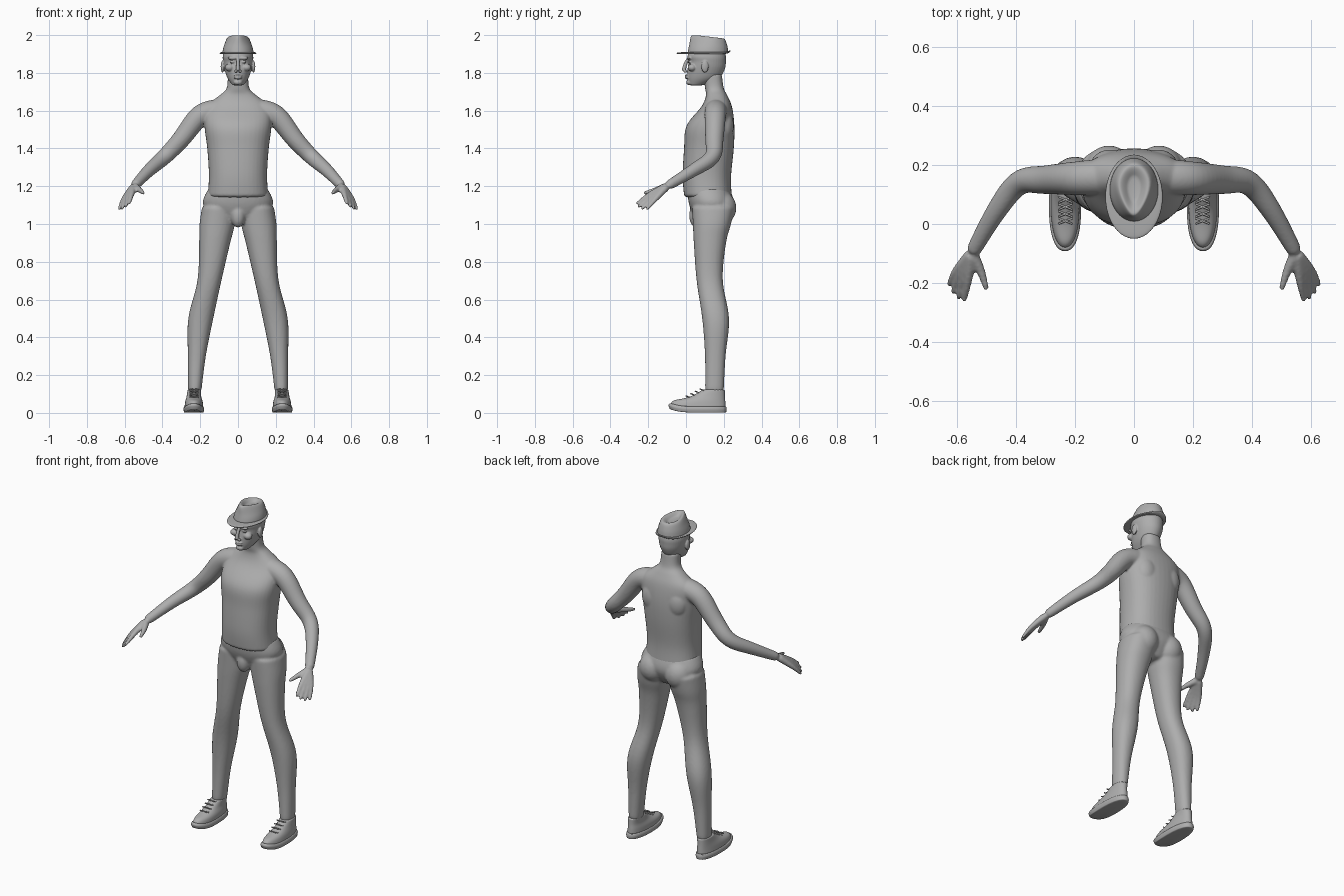
import bpy, bmesh
from math import cos, sin, pi, copysign
from mathutils import Vector, Matrix

default = bpy.data.objects.get("Cube")
if default:
    bpy.data.objects.remove(default, do_unlink=True)

clay = bpy.data.materials.new("plain grey")
clay.use_nodes = True
clay.diffuse_color = (0.42, 0.42, 0.42, 1)
clay.node_tree.nodes["Principled BSDF"].inputs["Base Color"].default_value = clay.diffuse_color


def flow(rows, steps=4):
    """Smooth in-between rows that pass through the given rows."""
    rows = [Vector(row) for row in rows]
    result = []
    for i in range(len(rows) - 1):
        start, end = rows[i], rows[i + 1]
        leave = (end - rows[max(i - 1, 0)]) / 2
        arrive = (rows[min(i + 2, len(rows) - 1)] - start) / 2
        for step in range(steps):
            t = step / steps
            ease = t * t * (3 - 2 * t)
            result.append(start.lerp(end, ease) + leave * (t * (1 - t) ** 2) - arrive * (t * t * (1 - t)))
    return result + [rows[-1]]


def skin(bm, rings):
    """Join rings of points into a closed skin."""
    loops = [[bm.verts.new(point) for point in ring] for ring in rings]
    for low, high in zip(loops, loops[1:]):
        for i in range(len(low)):
            bm.faces.new((low[i - 1], low[i], high[i], high[i - 1]))
    bm.faces.new(loops[0][::-1])
    bm.faces.new(loops[-1])


def around(sides):
    return [(cos(2 * pi * k / sides), sin(2 * pi * k / sides)) for k in range(sides)]


def stack(bm, rows, power=0.9, bend=None):
    """Level rounded outlines; each row is height, inner x, outer x, front, back."""
    rings = []
    for height, inner, outer, front, back in flow(rows):
        ring = []
        for c, s in around(20):
            across = copysign(abs(c) ** power, c) * (outer - inner)
            along = copysign(abs(s) ** power, s) * (back - front)
            point = Vector((inner + outer + across, front + back + along, 2 * height)) / 2
            ring.append(bend(point) if bend else point)
        rings.append(ring)
    skin(bm, rings)


def centred(rows):
    return [(height, -width, width, front, back) for height, width, front, back in rows]


def tube(bm, path, thick, thin, sides=12):
    """Round limb along a smooth path, tapering evenly by length."""
    points = flow(path)
    lengths = [0]
    for start, end in zip(points, points[1:]):
        lengths.append(lengths[-1] + (end - start).length)
    rings = []
    for i, point in enumerate(points):
        before, after = points[max(i - 1, 0)], points[min(i + 1, len(points) - 1)]
        along = (after - before).normalized()
        side = along.cross(Vector((0.3, 0.5, 1))).normalized()
        up = side.cross(along)
        radius = thick + (thin - thick) * lengths[i] / lengths[-1]
        rings.append([point + radius * (c * side + s * up) for c, s in around(sides)])
    skin(bm, rings)


def blob(bm, place, size):
    matrix = Matrix.Translation(place) @ Matrix.Diagonal((*size, 1))
    bmesh.ops.create_uvsphere(bm, u_segments=16, v_segments=10, radius=1, matrix=matrix)


def mirror(bm):
    """Copy everything built so far to the other side."""
    copy = bmesh.ops.duplicate(bm, geom=bm.verts[:] + bm.edges[:] + bm.faces[:])["geom"]
    for item in copy:
        if isinstance(item, bmesh.types.BMVert):
            item.co.x = -item.co.x


def finish(bm, name, voxel=0):
    """Make the object, round it and, where a voxel size is given, fuse its pieces."""
    bmesh.ops.recalc_face_normals(bm, faces=bm.faces[:])
    mesh = bpy.data.meshes.new(name)
    bm.to_mesh(mesh)
    bm.free()
    for face in mesh.polygons:
        face.use_smooth = True
    mesh.materials.append(clay)
    obj = bpy.data.objects.new(name, mesh)
    bpy.context.scene.collection.objects.link(obj)
    rounding = obj.modifiers.new("round", "SUBSURF")
    rounding.levels = rounding.render_levels = 1
    if voxel:
        fuse = obj.modifiers.new("fuse", "REMESH")
        fuse.mode = "VOXEL"
        fuse.voxel_size = voxel
        fuse.use_smooth_shade = True
        soften = obj.modifiers.new("soften", "SMOOTH")
        soften.factor = 0.5
        soften.iterations = 3


# Upper body: arms, hands and shoulder blades, then torso and neck
bm = bmesh.new()
wrist = Vector((.55, -.1, 1.2))
tube(bm, [(.1, .16, 1.6), (.2, .155, 1.575), (.3, .15, 1.45), (.39, .14, 1.355),
          (.47, .04, 1.285), wrist], .063, .025, 20)
first_knuckle, last_knuckle = Vector((.563, -.19, 1.157)), Vector((.605, -.16, 1.133))
first_tip, last_tip = Vector((.577, -.265, 1.105)), Vector((.63, -.21, 1.075))
for finger in range(4):
    knuckle = first_knuckle.lerp(last_knuckle, finger / 3)
    tip = first_tip.lerp(last_tip, finger / 3)
    tip += (tip - knuckle) * finger * (3 - finger) * 0.08
    tube(bm, [wrist, knuckle, tip], .022, .008)
tube(bm, [wrist, (.52, -.16, 1.18), (.5, -.225, 1.163)], .022, .009)
blob(bm, (.08, .2, 1.52), (.07, .055, .09))
mirror(bm)
stack(bm, centred([
    (1.135, .165, -.01, .245), (1.25, .156, -.02, .24), (1.4, .165, -.012, .255),
    (1.52, .18, 0, .258), (1.62, .17, .08, .245), (1.68, .1, .105, .22),
    (1.72, .06, .1, .2), (1.8, .055, .09, .19)]), .86)
finish(bm, "upper_body", .0065)

# Trousers: legs and seat, then hips
bm = bmesh.new()
stack(bm, [
    (1.1, .01, .19, .03, .26), (1, .015, .205, .035, .24), (.9, .04, .207, .04, .213),
    (.7, .087, .215, .055, .195), (.5, .13, .265, .085, .23),
    (.3, .17, .266, .1, .21), (.1, .195, .265, .1, .2)])
blob(bm, (.085, .185, 1.085), (.085, .085, .09))
mirror(bm)
stack(bm, centred([(1.2, .15, .005, .23), (1.1, .19, .015, .255), (1, .08, .06, .2)]))
blob(bm, (0, .055, 1.045), (.04, .04, .065))
finish(bm, "trousers", .008)

# Head: brows, eyes, cheeks and ears, then skull, nose, lips and chin
bm = bmesh.new()
blob(bm, (.028, .017, 1.878), (.027, .013, .009))
blob(bm, (.03, .02, 1.858), (.014, .01, .007))
blob(bm, (.045, .032, 1.828), (.025, .024, .02))
blob(bm, (.082, .1, 1.833), (.01, .02, .032))
blob(bm, (.012, -.004, 1.808), (.009, .011, .007))
mirror(bm)
stack(bm, centred([
    (1.733, .028, .015, .09), (1.77, .056, .006, .175), (1.82, .073, .007, .207),
    (1.86, .08, .013, .213), (1.89, .082, .006, .213), (1.94, .07, .03, .2)]), 1)
tube(bm, [(0, .014, 1.88), (0, -.002, 1.85), (0, -.014, 1.81)], .008, .012)
for height in (1.786, 1.774):
    blob(bm, (0, .007, height), (.024, .014, .006))
blob(bm, (0, .018, 1.75), (.024, .018, .015))
finish(bm, "head", .0035)


# Hat: crown with a hollow top and pinched front, and a brim curled up at the back
def pinch(point):
    rise = max(0, (point.z - 1.93) / .07)
    forward = max(0, min(1, (.14 - point.y) / .11))
    point.x *= 1 - .45 * rise * forward
    point.z -= .12 * rise * max(0, point.y - .06)
    return point


def curl(point):
    point.z += .6 * max(0, point.y - .215)
    return point


bm = bmesh.new()
stack(bm, centred([(1.9, .085, .005, .226), (1.95, .076, .016, .22), (2, .056, .03, .202),
                   (1.975, .02, .08, .16)]), 1, pinch)
finish(bm, "hat_crown")

bm = bmesh.new()
stack(bm, centred([(1.9, .08, 0, .22), (1.9, .097, -.047, .236),
                   (1.908, .097, -.047, .236), (1.91, .08, 0, .22)]), 1, curl)
finish(bm, "hat_brim")


# Shoes: sole with a lifted toe, upper and crossed laces
def lift(point):
    point.z += 1.8 * max(0, .01 - point.y) ** 2
    return point


bm = bmesh.new()
stack(bm, [(0, .183, .285, -.085, .215), (.02, .178, .29, -.095, .218),
           (.035, .183, .285, -.088, .214)], .85, lift)
stack(bm, [(.03, .184, .284, -.085, .212), (.06, .186, .28, -.06, .21),
           (.09, .195, .272, .03, .207), (.125, .195, .267, .09, .206)], .9, lift)
for row in range(4):
    middle = Vector((.233, .01 + .024 * row, .086 + .0125 * row))
    for across in (-.025, .025):
        reach = Vector((across, .01, -.004))
        tube(bm, [middle - reach, middle, middle + reach], .004, .004, 6)
mirror(bm)
finish(bm, "shoes")
